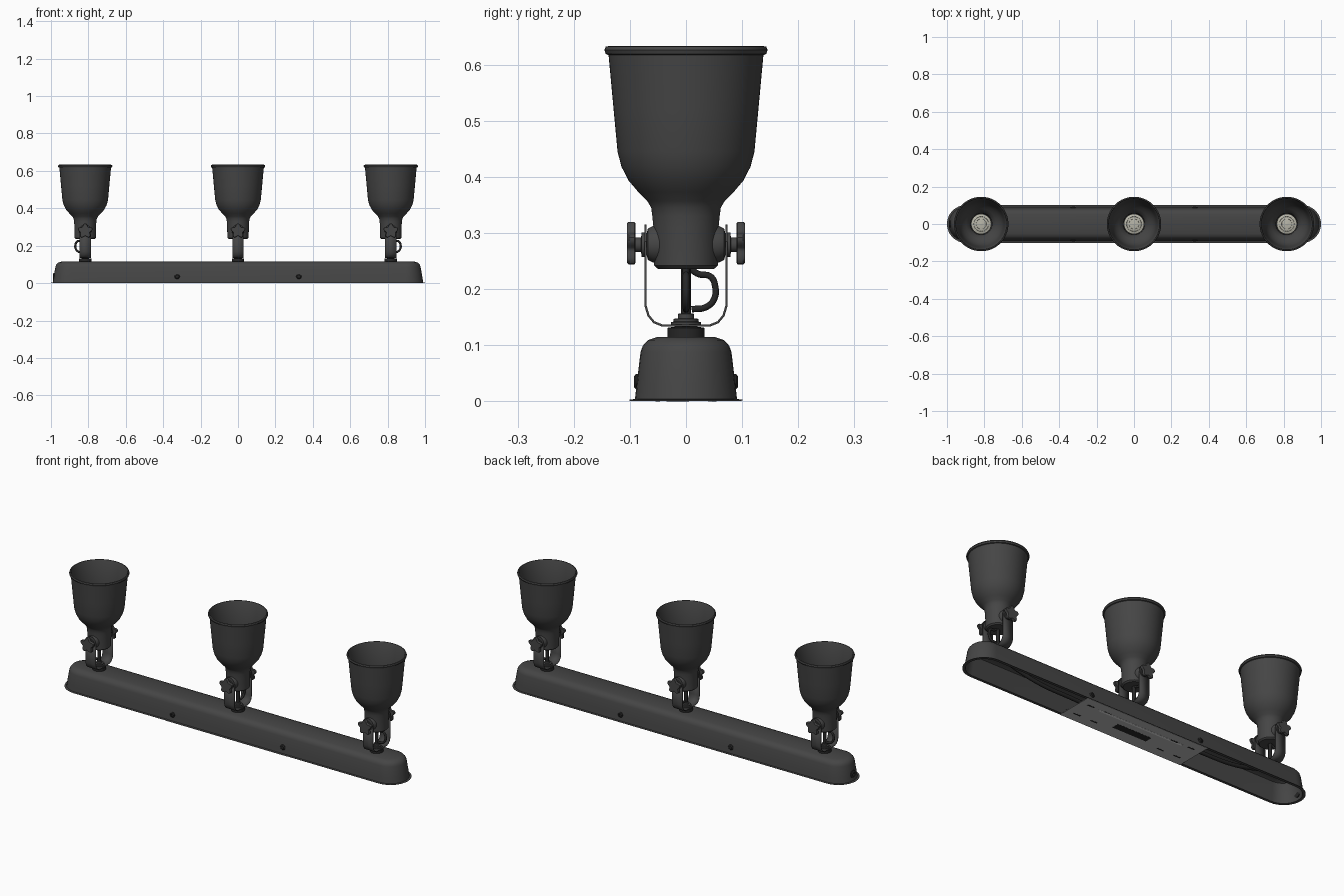
import bpy, bmesh, math
from mathutils import Matrix, Vector

if "Cube" in bpy.data.objects:
    bpy.data.objects.remove(bpy.data.objects["Cube"])


def material(name, r, g, b):
    m = bpy.data.materials.new(name)
    m.diffuse_color = (r, g, b, 1)
    m.use_nodes = True
    m.node_tree.nodes["Principled BSDF"].inputs["Base Color"].default_value = m.diffuse_color
    return m


GREY = material("dark_grey_paint", 0.06, 0.06, 0.06)
BLACK = material("black_plastic", 0.02, 0.02, 0.02)
STEEL = material("zinc_steel", 0.5, 0.5, 0.5)
GLASS = material("bulb_glass", 0.47, 0.46, 0.39)
PALE = material("pale_plastic", 0.85, 0.85, 0.85)


def finish(name, bm, mat, loc=(0, 0, 0)):
    bmesh.ops.recalc_face_normals(bm, faces=bm.faces[:])
    me = bpy.data.meshes.new(name)
    bm.to_mesh(me)
    bm.free()
    me.materials.append(mat)
    ob = bpy.data.objects.new(name, me)
    ob.location = loc
    bpy.context.collection.objects.link(ob)
    return ob


def skin(bm, rings, cap_start=True, cap_end=True):
    loops = [[bm.verts.new(p) for p in r] for r in rings]
    n = len(loops[0])
    for a, b in zip(loops, loops[1:]):
        for i in range(n):
            j = (i + 1) % n
            bm.faces.new((a[i], a[j], b[j], b[i]))
    if cap_start:
        bm.faces.new(loops[0])
    if cap_end:
        bm.faces.new(loops[-1])


def lathe(name, profile, mat, seg=48, rot=None, loc=(0, 0, 0)):
    bm = bmesh.new()
    skin(bm, [[(r * math.cos(2 * math.pi * i / seg), r * math.sin(2 * math.pi * i / seg), z)
               for i in range(seg)] for r, z in profile])
    if rot:
        bm.transform(rot)
    return finish(name, bm, mat, loc)


def box(name, size, loc, mat):
    bm = bmesh.new()
    bmesh.ops.create_cube(bm, size=1)
    bm.transform(Matrix.Diagonal((*size, 1)))
    return finish(name, bm, mat, loc)


def tube(name, pts, radius, mat):
    cu = bpy.data.curves.new(name, 'CURVE')
    cu.dimensions = '3D'
    cu.bevel_depth = radius
    cu.bevel_resolution = 3
    cu.use_fill_caps = True
    sp = cu.splines.new('BEZIER')
    sp.bezier_points.add(len(pts) - 1)
    for bp, p in zip(sp.bezier_points, pts):
        bp.co = p
        bp.handle_left_type = bp.handle_right_type = 'AUTO'
    cu.materials.append(mat)
    ob = bpy.data.objects.new(name, cu)
    bpy.context.collection.objects.link(ob)
    return ob


def stadium(X, Y, z, n=16):
    pts = []
    for side, start in ((1, -math.pi / 2), (-1, math.pi / 2)):
        for i in range(n + 1):
            a = start + math.pi * i / n
            pts.append((side * (X - Y) + Y * math.cos(a), Y * math.sin(a), z))
    return pts


# Hollow base bar with thin bottom lip
bm = bmesh.new()
sections = [(.945, .05, .109), (.965, .072, .098), (.97, .075, .088), (.98, .083, .03), (.985, .087, .0015),
            (1, .101, .0015), (1, .101, .003), (.99, .091, .004), (.986, .088, .03), (.976, .081, .088),
            (.972, .077, .099), (.963, .068, .109), (.945, .05, .115)]
skin(bm, [stadium(*s) for s in sections])
finish("base_bar", bm, GREY)

# Side screws and the cable grommet in the left end
for s in (-1, 1):
    for x in (-.325, .325):
        lathe("side_screw", [(.014, 0), (.014, .006), (.009, .010), (.005, .010), (.005, .007)], BLACK, 20,
              Matrix.Rotation(-s * math.pi / 2, 4, 'X'), (x, s * .083, .035))
lathe("cable_grommet", [(.02, 0), (.02, .008), (.013, .012), (.009, .012), (.009, .004)], BLACK, 24,
      Matrix.Rotation(-math.pi / 2, 4, 'Y'), (-.978, 0, .035))

# Mounting plate under the bar, with slots, folded edges and terminal block
box("mounting_plate", (.72, .2, .002), (0, -.001, .0015), STEEL)
for s in (-1, 1):
    box("plate_fold", (.66, .004, .03), (0, s * .078, .017), STEEL)
    for x in (-.3, -.2, .2, .3):
        box("plate_slot", (.04, .008, .001), (x, s * .05, .0004), BLACK)
box("plate_opening", (.2, .04, .001), (0, -.015, .0004), BLACK)
box("plate_strip", (.5, .012, .001), (0, .045, .0004), PALE)
box("terminal_block", (.18, .05, .04), (0, 0, .026), BLACK)

# Wires inside the bar
for s in (-1, 1):
    tube("inner_wire", [(s * .08, 0, .03), (s * .36, .01, .03), (s * .6, .01, .04), (s * .82, 0, .1)], .01, BLACK)

# Lamp parts, built around x = 0
lamp = []
cup = [(.012, .236), (.05, .236), (.057, .242), (.058, .31), (.06, .33), (.062, .345), (.069, .357), (.085, .373),
       (.102, .393), (.115, .418), (.122, .445), (.129, .52), (.138, .617), (.143, .619), (.1455, .626), (.143, .632),
       (.138, .633), (.135, .628), (.125, .52), (.118, .447), (.111, .42), (.098, .396), (.081, .377), (.065, .361),
       (.058, .345), (.055, .3), (.01, .3)]
lamp.append(lathe("lamp_shade", cup, GREY, 64))

# Bulb with stepped lens
lamp.append(lathe("bulb_body", [(.03, .3), (.035, .33), (.054, .372), (.054, .378), (.05, .38), (.02, .38)], GLASS, 40))
lamp.append(lathe("bulb_lens", [(.049, .378), (.049, .383), (.04, .386), (.039, .382), (.028, .384), (.027, .38),
                                (.015, .382)], GLASS, 24))
lamp.append(lathe("bulb_centre", [(.009, .38), (.009, .386), (.004, .387)], GLASS, 16))

# U-shaped bracket strip
path = [(-.072, .285), (-.072, .17), (-.067, .153), (-.057, .141), (-.042, .135),
        (.042, .135), (.057, .141), (.067, .153), (.072, .17), (.072, .285)]
bm = bmesh.new()
rows = [[bm.verts.new((x, y, z)) for x in (-.03, .03)] for y, z in path]
for a, b in zip(rows, rows[1:]):
    bm.faces.new((a[0], a[1], b[1], b[0]))
bracket = finish("lamp_bracket", bm, GREY)
mod = bracket.modifiers.new("thickness", 'SOLIDIFY')
mod.thickness = .004
mod.offset = 0
lamp.append(bracket)

# Pivots, rounded bracket ends and star knobs on both sides
for s in (-1, 1):
    rot = Matrix.Rotation(-s * math.pi / 2, 4, 'X')
    lamp.append(lathe("pivot_boss", [(.033, .03), (.033, .058), (.028, .068), (.02, .07)], GREY, 32, rot, (0, 0, .28)))
    lamp.append(lathe("bracket_end", [(.03, .07), (.03, .074)], GREY, 32, rot, (0, 0, .285)))
    lamp.append(lathe("knob_stem", [(.022, .074), (.022, .079), (.013, .08), (.013, .092)], GREY, 24, rot, (0, 0, .279)))
    bm = bmesh.new()
    rings = []
    for k, y in ((.93, .09), (1, .092), (1, .102), (.93, .105)):
        ring = []
        for i in range(50):
            a = 2 * math.pi * i / 50
            r = k * (.034 + .007 * math.cos(5 * a))
            ring.append((r * math.sin(a), s * y, .279 + r * math.cos(a)))
        rings.append(ring)
    skin(bm, rings)
    lamp.append(finish("star_knob", bm, GREY))

# Swivel foot, washers and rod
lamp.append(lathe("swivel_foot", [(.033, .112), (.033, .131), (.02, .133)], BLACK, 32))
lamp.append(lathe("swivel_washers", [(.027, .136), (.027, .141), (.022, .142), (.022, .147), (.014, .148), (.014, .156),
                                     (.008, .157)], GREY, 32))
lamp.append(lathe("swivel_cord", [(.009, .15), (.009, .24)], BLACK, 20))

# Cable loop, pointing along +x before turning
loop = tube("cable_loop", [(.008, 0, .236), (.022, 0, .227), (.044, 0, .222), (.052, 0, .205), (.05, 0, .182),
                           (.036, 0, .168), (.01, 0, .164)], .006, BLACK)
lamp.append(loop)

# Place the three lamps, each with its own cable direction
for x, turn in ((-.817, math.pi), (.817, 0)):
    for part in lamp:
        twin = part.copy()
        twin.location.x = x
        if part is loop:
            twin.rotation_euler.z = turn
        bpy.context.collection.objects.link(twin)
loop.rotation_euler.z = math.pi / 2

# Smooth shading with sharp edges kept
bpy.ops.object.select_all(action='DESELECT')
for ob in bpy.context.collection.objects:
    if ob.type == 'MESH':
        ob.select_set(True)
        bpy.context.view_layer.objects.active = ob
bpy.ops.object.shade_smooth_by_angle(angle=math.radians(35))
